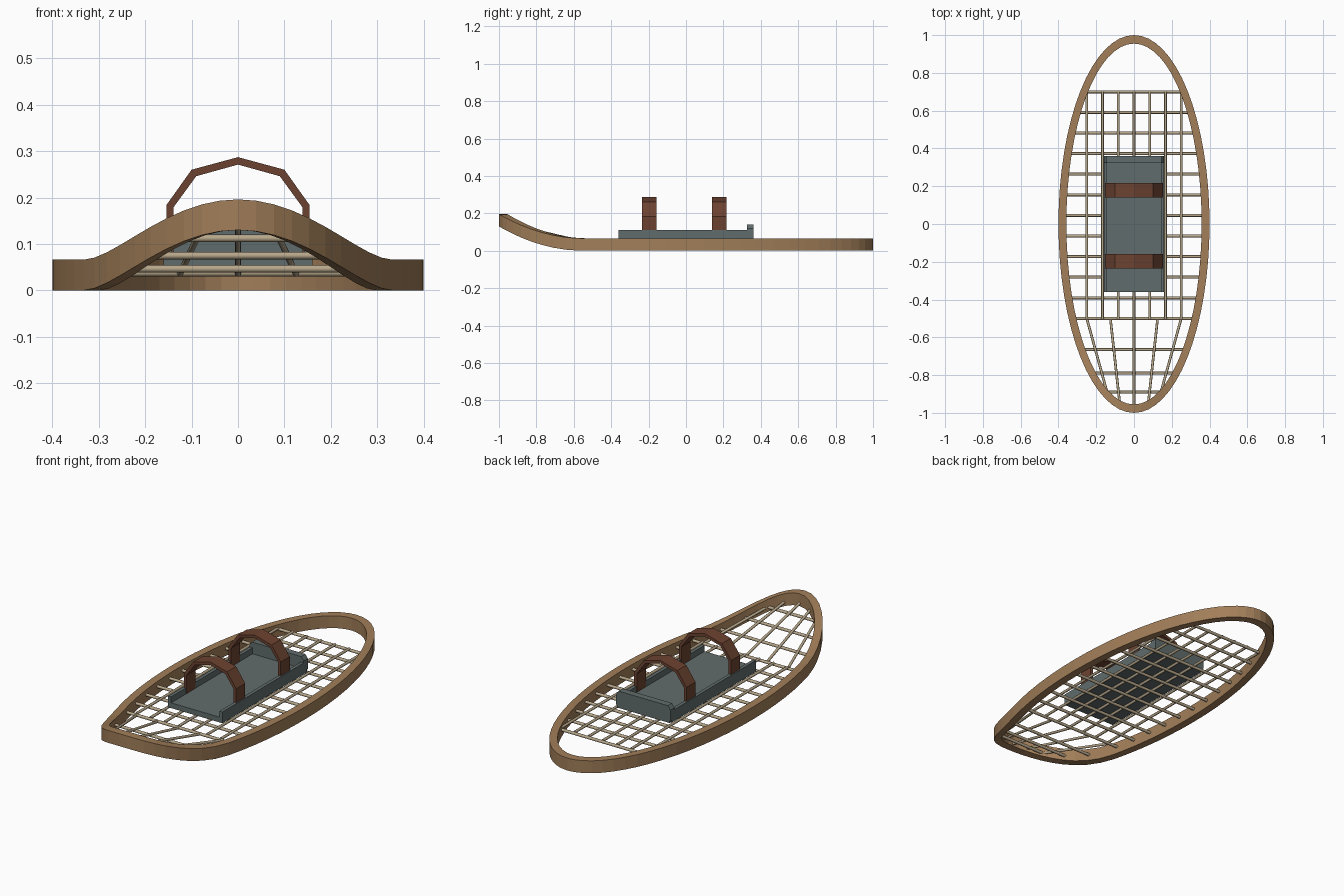
import bpy, bmesh, math
from mathutils import Vector

if "Cube" in bpy.data.objects:
    bpy.data.objects.remove(bpy.data.objects["Cube"])


def material(name, rgb):
    m = bpy.data.materials.new(name)
    m.diffuse_color = (*rgb, 1)
    m.use_nodes = True
    m.node_tree.nodes["Principled BSDF"].inputs["Base Color"].default_value = m.diffuse_color
    return m


WOOD = material("bent_wood", (0.36, 0.21, 0.10))
CORD = material("rawhide", (0.48, 0.39, 0.26))
DECK = material("deck_grey", (0.12, 0.15, 0.15))
LEATHER = material("leather", (0.15, 0.055, 0.03))


def finish(name, bm, mat):
    bmesh.ops.recalc_face_normals(bm, faces=bm.faces)
    mesh = bpy.data.meshes.new(name)
    bm.to_mesh(mesh)
    bm.free()
    ob = bpy.data.objects.new(name, mesh)
    bpy.context.collection.objects.link(ob)
    mesh.materials.append(mat)
    return ob


def lift(y):
    """Upward curl of the toe."""
    return 0.13 * (max(0, -0.55 - y) / 0.45) ** 2


def rod(name, a, b, r):
    a, b = Vector(a), Vector(b)
    bm = bmesh.new()
    bmesh.ops.create_cone(bm, cap_ends=True, segments=8, radius1=r, radius2=r,
                          depth=(b - a).length)
    rot = (b - a).to_track_quat('Z', 'Y')
    for v in bm.verts:
        v.co = rot @ v.co + (a + b) / 2
    ob = finish(name, bm, CORD)
    for p in ob.data.polygons:
        p.use_smooth = len(p.vertices) == 4
    return ob


def prism(name, outline, y0, y1, mat):
    """Extrude an x-z outline along y."""
    bm = bmesh.new()
    face = bm.faces.new([bm.verts.new((x, y0, z)) for x, z in outline])
    ext = bmesh.ops.extrude_face_region(bm, geom=[face])
    bmesh.ops.translate(bm, vec=(0, y1 - y0, 0),
                        verts=[v for v in ext['geom'] if isinstance(v, bmesh.types.BMVert)])
    return finish(name, bm, mat)


def box(name, x0, x1, y0, y1, z0, z1):
    return prism(name, [(x0, z0), (x1, z0), (x1, z1), (x0, z1)], y0, y1, DECK)


# Oval frame with the toe curled up
N, H = 64, 0.066
bm = bmesh.new()
rings = []
for i in range(N):
    c, s = math.cos(math.tau * i / N), math.sin(math.tau * i / N)
    z = lift(s)
    rings.append([bm.verts.new((a * c, b * s, z + h)) for a, b, h in
                  ((0.4, 1, 0), (0.4, 1, H), (0.358, 0.955, H), (0.358, 0.955, 0))])
for i in range(N):
    p, q = rings[i], rings[(i + 1) % N]
    for k in range(4):
        bm.faces.new((p[k], q[k], q[(k + 1) % 4], p[(k + 1) % 4]))
finish("frame", bm, WOOD)

# Crosswise lacing
cross = [0.7 - i * 1.2 / 11 for i in range(12)] + [-0.665, -0.79, -0.89]
for i, y in enumerate(cross):
    x = 0.375 * math.sqrt(1 - (y / 0.975) ** 2)
    z = 0.038 + lift(y)
    rod(f"cross_lace_{i}", (-x, y, z), (x, y, z), 0.008)

# Lengthwise lacing
for i in range(-3, 4):
    x = i * 0.25 / 3
    rod(f"long_lace_{i + 3}", (x, -0.5, 0.045), (x, 0.7, 0.045), 0.007)

# Toe lacing fanning into the curl
for i, (x0, x1, y1) in enumerate([(-0.25, -0.14, -0.9), (-0.125, -0.075, -0.955), (0, 0, -0.965),
                                  (0.125, 0.075, -0.955), (0.25, 0.14, -0.9)]):
    rod(f"toe_lace_{i}", (x0, -0.5, 0.036), (x1, y1, 0.036 + lift(y1)), 0.007)

# Foot tray: floor, side rails and chamfered heel stop
box("foot_plate", -0.155, 0.155, -0.36, 0.36, 0.05, 0.078)
for name, s in (("left", -1), ("right", 1)):
    xs = sorted((s * 0.142, s * 0.16))
    box(f"{name}_rail", *xs, -0.36, 0.35, 0.05, 0.11)
heel = [(0.145, 0.05), (0.16, 0.065), (0.16, 0.12), (0.145, 0.14)]
prism("heel_stop", heel + [(-x, z) for x, z in reversed(heel)], 0.325, 0.36, DECK)

# Binding straps arching over the foot
outer = [(0.154, 0.08), (0.154, 0.184), (0.1, 0.26), (0, 0.287)]
inner = [(0.139, 0.08), (0.139, 0.179), (0.09, 0.246), (0, 0.271)]


def arch(pts):
    return pts + [(-x, z) for x, z in reversed(pts[:-1])]


for name, y in (("toe_strap", -0.197), ("heel_strap", 0.178)):
    bm = bmesh.new()
    rows = [[bm.verts.new((x, yy, z)) for (x, z), yy in
             ((o, y - 0.038), (o, y + 0.038), (n, y + 0.038), (n, y - 0.038))]
            for o, n in zip(arch(outer), arch(inner))]
    for p, q in zip(rows, rows[1:]):
        for k in range(4):
            bm.faces.new((p[k], q[k], q[(k + 1) % 4], p[(k + 1) % 4]))
    bm.faces.new(rows[0])
    bm.faces.new(rows[-1])
    finish(name, bm, LEATHER)
